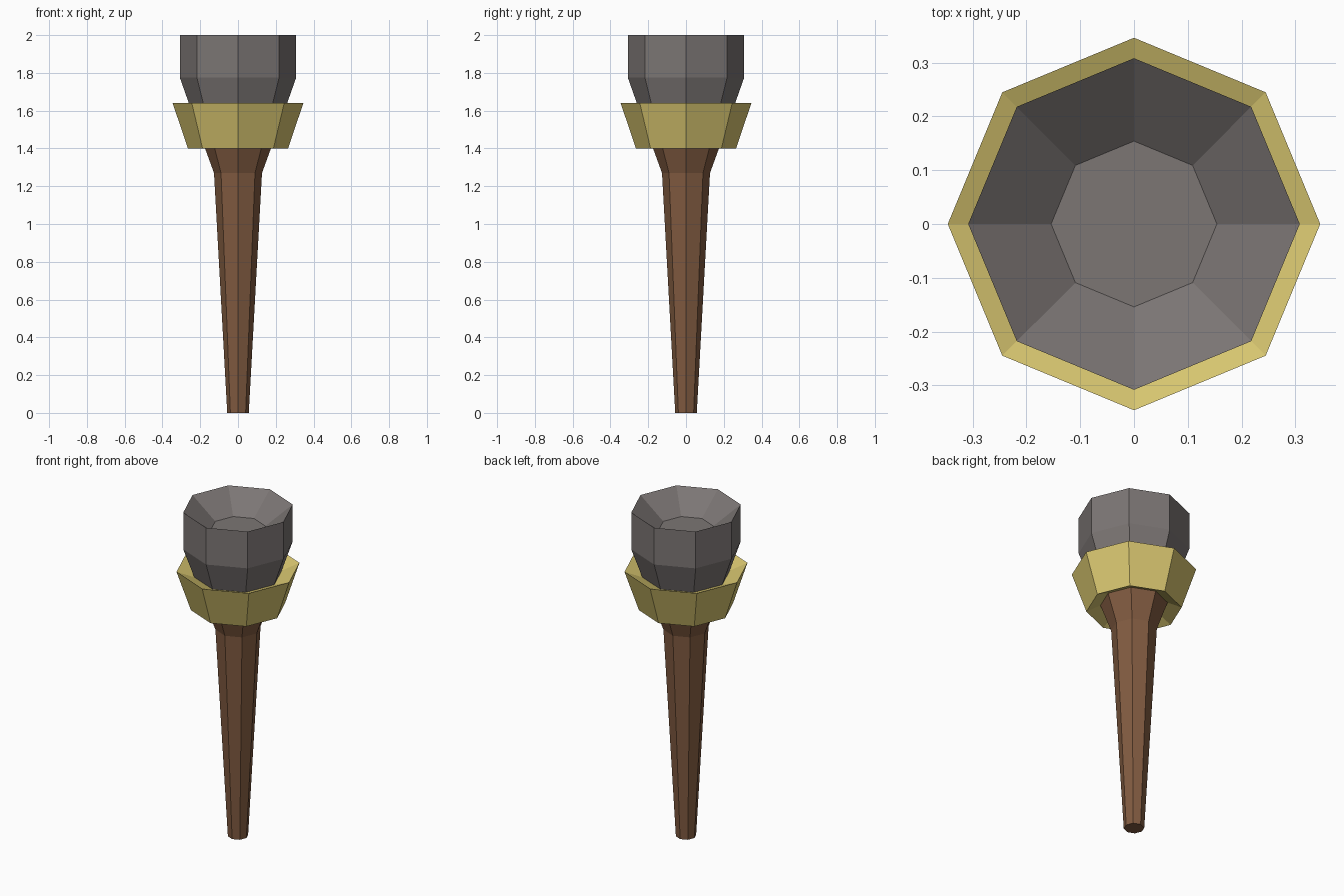
import bpy
import bmesh
import math

if "Cube" in bpy.data.objects:
    bpy.data.objects.remove(bpy.data.objects["Cube"])

SIDES = 8  # corners lie on the x and y axes


def material(name, rgb):
    m = bpy.data.materials.new(name)
    m.diffuse_color = (*rgb, 1.0)
    m.use_nodes = True
    m.node_tree.nodes["Principled BSDF"].inputs["Base Color"].default_value = m.diffuse_color
    return m


def lathe(name, profile, mat, cap_start=False, cap_end=False):
    """Spin (radius, z) points, listed along the outside from low to high, into a faceted part."""
    bm = bmesh.new()
    rings = []
    for r, z in profile:
        rings.append([bm.verts.new((r * math.cos(2 * math.pi * i / SIDES),
                                    r * math.sin(2 * math.pi * i / SIDES), z))
                      for i in range(SIDES)])
    for a, b in zip(rings, rings[1:]):
        for i in range(SIDES):
            j = (i + 1) % SIDES
            bm.faces.new((a[i], a[j], b[j], b[i]))
    if cap_start:
        bm.faces.new(rings[0][::-1])
    if cap_end:
        bm.faces.new(rings[-1])
    mesh = bpy.data.meshes.new(name)
    bm.to_mesh(mesh)
    bm.free()
    mesh.materials.append(mat)
    obj = bpy.data.objects.new(name, mesh)
    bpy.context.collection.objects.link(obj)
    return obj


wood = material("wood", (0.22, 0.105, 0.052))
brass = material("brass", (0.68, 0.56, 0.16))
iron = material("iron", (0.20, 0.18, 0.175))

# Tapered handle with flared top
lathe("handle", [(0.057, 0.0), (0.127, 1.27), (0.187, 1.435)], wood, cap_start=True)

# Flared collar with shallow recessed underside and top
lathe("collar", [(0.187, 1.435), (0.265, 1.40), (0.346, 1.64), (0.246, 1.60)], brass)

# Head with a dished top
lathe("head", [(0.246, 1.60), (0.308, 1.775), (0.308, 2.0), (0.154, 1.88)], iron, cap_end=True)
